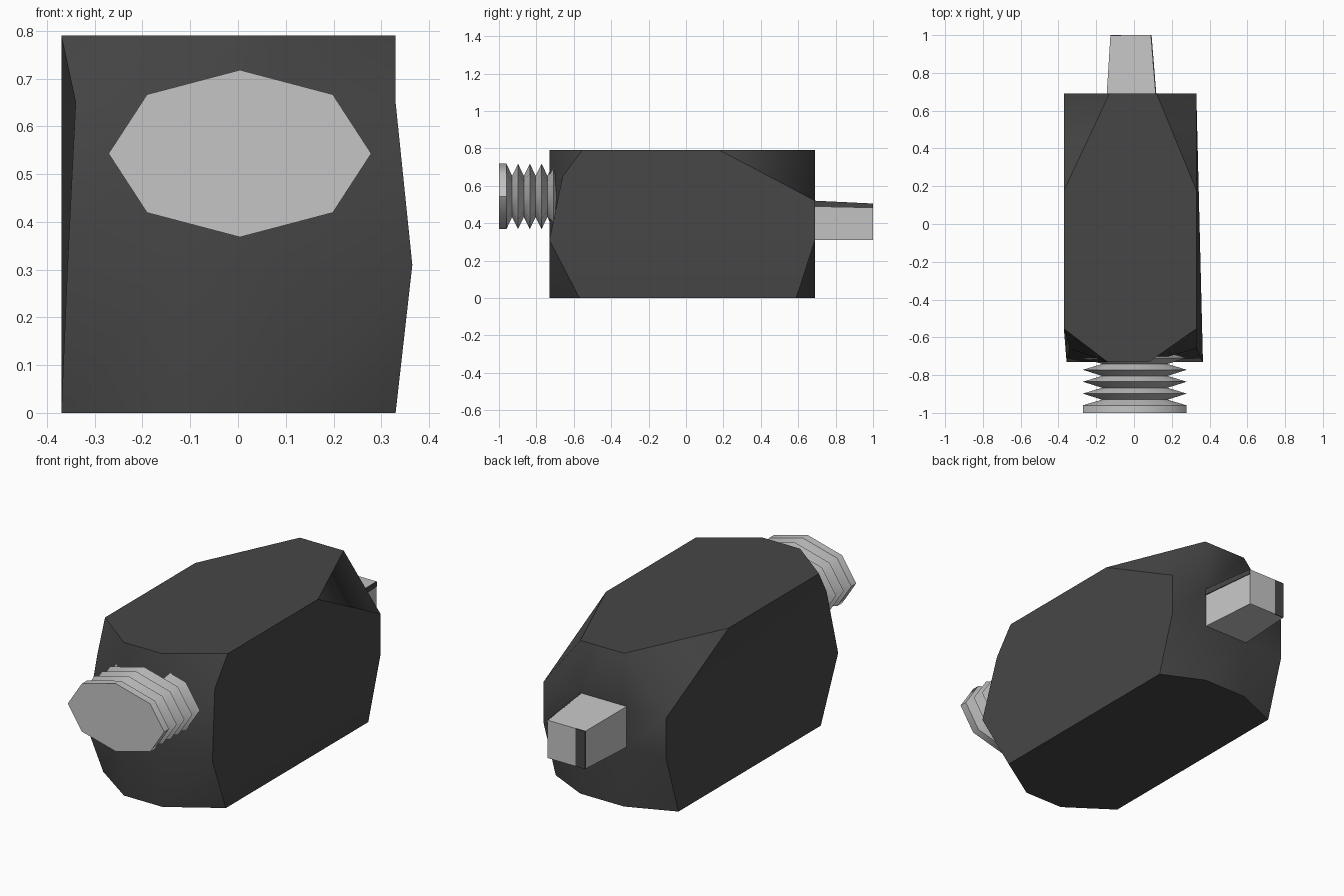
import bpy, bmesh, math

if "Cube" in bpy.data.objects:
    bpy.data.objects.remove(bpy.data.objects["Cube"])


def material(name, v):
    m = bpy.data.materials.new(name)
    m.diffuse_color = (v, v, v, 1)
    m.use_nodes = True
    m.node_tree.nodes["Principled BSDF"].inputs["Base Color"].default_value = m.diffuse_color
    return m


DARK = material("dark grey", 0.062)
LIGHT = material("light grey", 0.56)


def loft(name, rings, mat, sharp_rule=None):
    """Bridge equal-sized rings of points and cap both ends."""
    bm = bmesh.new()
    vs = [[bm.verts.new(p) for p in r] for r in rings]
    n = len(rings[0])
    for a, b in zip(vs, vs[1:]):
        for i in range(n):
            j = (i + 1) % n
            bm.faces.new((a[i], a[j], b[j], b[i]))
    bm.faces.new(vs[0])
    bm.faces.new(vs[-1])
    bmesh.ops.recalc_face_normals(bm, faces=bm.faces)
    if sharp_rule:
        for f in bm.faces:
            f.smooth = True
        for e in bm.edges:
            e.smooth = not sharp_rule(e)
    me = bpy.data.meshes.new(name)
    bm.to_mesh(me)
    bm.free()
    me.materials.append(mat)
    ob = bpy.data.objects.new(name, me)
    bpy.context.collection.objects.link(ob)
    return ob


# Body: stacked eight-point rings
# left x, right x, front corner y, back corner y, front z, back z
levels = [
    (-0.37, 0.33, -0.57, 0.59, 0.00, 0.00),
    (-0.357, 0.365, -0.73, 0.69, 0.31, 0.31),
    (-0.34, 0.33, -0.66, 0.69, 0.65, 0.52),
    (-0.37, 0.33, -0.555, 0.18, 0.79, 0.79),
]
rings = []
for l, r, fy, by, fz, bz in levels:
    lb, rb = -0.37, 0.33
    rings.append([(r, fy, fz), (rb, by, bz), (0.12, 0.69, bz), (-0.13, 0.69, bz),
                  (lb, by, bz), (l, fy, fz), (-0.14, -0.73, fz), (0.08, -0.73, fz)])


def flat_side(f):
    return abs(f.normal.x) > 0.94 or abs(f.normal.z) > 0.9


body = loft("body", rings, DARK,
            lambda e: flat_side(e.link_faces[0]) != flat_side(e.link_faces[1])
            or e.calc_face_angle(0) > math.radians(80))

# Rear chamfers fold outward: split those quads along the outer diagonal
bm = bmesh.new()
bm.from_mesh(body.data)
for f in list(bm.faces):
    ids = {(round(v.co.x, 2), round(v.co.y, 2), round(v.co.z, 2)): v for v in f.verts}
    for xc, xm in ((0.33, 0.12), (-0.37, -0.13)):
        a, b = ids.get((xc, 0.69, 0.52)), ids.get((xm, 0.69, 0.79))
        if a and b and (xc, 0.18, 0.79) in ids:
            bmesh.utils.face_split(f, a, b)
            break
bm.to_mesh(body.data)
bm.free()

# Ribbed neck: flattened octagon, zigzag profile
profile = [(-1.0, 1.0), (-0.96, 1.0)]
for k in range(4):
    profile += [(-0.93 + k * 0.063, 0.63), (-0.898 + k * 0.063, 1.0)]
profile.append((-0.68, 0.63))
neck = loft("ribbed_neck",
            [[(0.004 + 0.275 * s * math.cos(i * math.pi / 4), y,
               0.543 + 0.175 * s * math.sin(i * math.pi / 4)) for i in range(8)]
             for y, s in profile], LIGHT,
            lambda e: e.calc_face_angle(0) > math.radians(50))

# Tapered rear tab
def tab_ring(y, l, r, b, t):
    return [(l, y, b), (r, y, b), (r, y, t), (l, y, t)]


loft("rear_tab", [tab_ring(0.60, -0.150, 0.121, 0.31, 0.524),
                  tab_ring(0.995, -0.125, 0.09, 0.31, 0.505)], LIGHT)

# Light end plate and dark stripes on the tab
loft("tab_end_plate", [tab_ring(0.994, -0.07, 0.09, 0.31, 0.505),
                       tab_ring(1.0, -0.07, 0.09, 0.31, 0.505)], LIGHT)
loft("tab_end_stripe", [tab_ring(0.994, -0.125, -0.07, 0.31, 0.505),
                        tab_ring(1.0, -0.125, -0.07, 0.31, 0.505)], DARK)
loft("tab_side_stripe", [tab_ring(0.69, 0.112, 0.118, 0.487, 0.52),
                         tab_ring(1.0, 0.087, 0.093, 0.480, 0.505)], DARK)

# Small light chip on the upper rear corner
chip = [(0.035 * math.cos(a), 0.065 * math.sin(a))
        for a in [math.radians(-90 + 30 * i) for i in range(7)]]
loft("corner_chip", [[(-0.112 - u * 0.9 + d * 0.8, 0.688 - u * 0.35 + d * 0.4, 0.715 + v) for u, v in chip]
                     for d in (-0.008, 0.0)], LIGHT)
